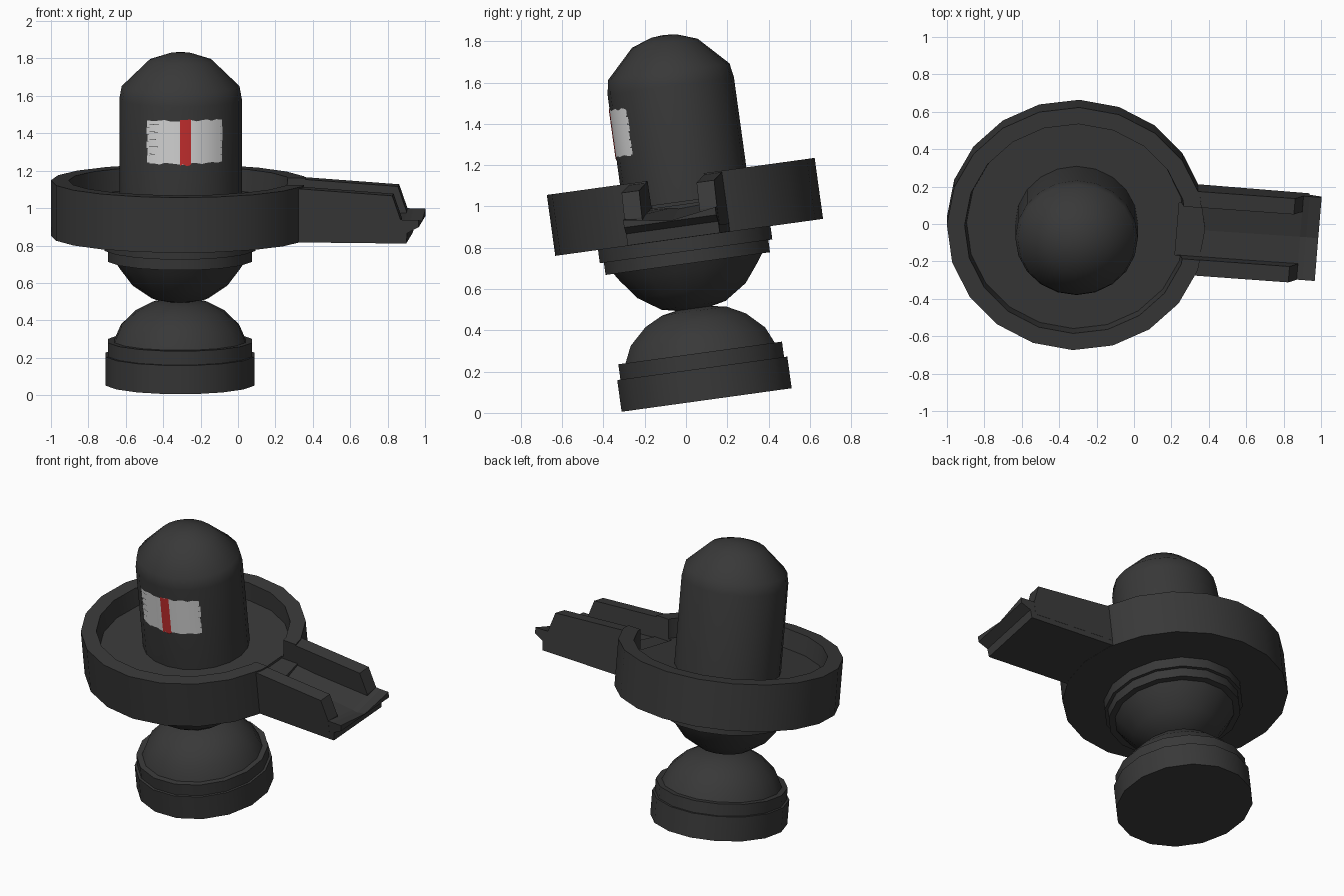
import bpy, bmesh, math, random
from mathutils import Matrix, Vector

random.seed(4)
cube = bpy.data.objects.get("Cube")
if cube:
    bpy.data.objects.remove(cube, do_unlink=True)


def material(name, rgb):
    m = bpy.data.materials.new(name)
    m.use_nodes = True
    color = (*rgb, 1)
    m.diffuse_color = color
    bsdf = m.node_tree.nodes["Principled BSDF"]
    bsdf.inputs["Base Color"].default_value = color
    bsdf.inputs["Roughness"].default_value = 0.8
    return m


STONE = material("dark_stone", (0.04, 0.04, 0.04))
WHITE = material("white_paint", (0.72, 0.72, 0.72))
RED = material("red_paint", (0.6, 0.03, 0.03))

# The whole piece leans back about the x axis; the basin is turned slightly
LEAN = Matrix.Translation((-0.31, 0.10, 0.0625)) @ Matrix.Rotation(math.radians(7.87), 4, 'X')
TURN = Matrix.Translation((0, 0.024, 0)) @ Matrix.Rotation(math.radians(-4.7), 4, 'Z')


def finish(bm, name, mat, local=Matrix(), solid=True):
    if solid:
        bmesh.ops.recalc_face_normals(bm, faces=bm.faces)
    bm.transform(LEAN @ local)
    mesh = bpy.data.meshes.new(name)
    bm.to_mesh(mesh)
    bm.free()
    obj = bpy.data.objects.new(name, mesh)
    bpy.context.collection.objects.link(obj)
    mesh.materials.append(mat)
    return obj


def smooth(obj, angle=40):
    bpy.ops.object.select_all(action='DESELECT')
    obj.select_set(True)
    bpy.context.view_layer.objects.active = obj
    bpy.ops.object.shade_smooth_by_angle(angle=math.radians(angle))


def revolve(name, profile, sides, sx=1.0, phase=0.0, local=Matrix()):
    """Turn an (r, z) profile that starts and ends on the axis."""
    bm = bmesh.new()
    rings = []
    for r, z in profile:
        if r == 0:
            rings.append([bm.verts.new((0, 0, z))] * sides)
            continue
        angles = [math.radians(phase) + math.tau * i / sides for i in range(sides)]
        rings.append([bm.verts.new((sx * r * math.cos(a), r * math.sin(a), z)) for a in angles])
    for low, high in zip(rings, rings[1:]):
        for i in range(sides):
            j = (i + 1) % sides
            quad = dict.fromkeys((low[i], low[j], high[j], high[i]))
            bm.faces.new(list(quad))
    obj = finish(bm, name, STONE, local)
    smooth(obj)
    return obj


def loft(name, sections, local=Matrix()):
    """Join matching closed sections and cap both ends."""
    bm = bmesh.new()
    rings = [[bm.verts.new(p) for p in s] for s in sections]
    n = len(rings[0])
    for a, b in zip(rings, rings[1:]):
        for i in range(n):
            j = (i + 1) % n
            bm.faces.new((a[i], a[j], b[j], b[i]))
    bm.faces.new(rings[0])
    bm.faces.new(rings[-1])
    return finish(bm, name, STONE, local)


# Foot: stepped drum with a shallow dome
revolve("foot", [(0, 0), (.424, 0), (.424, .155), (.408, .155), (.408, .23), (.372, .23),
                 (.335, .31), (.25, .39), (.16, .435), (.07, .451), (0, .453)],
        16, sx=0.96, phase=11.25)

# Bowl: inverted dome with stepped collars under the basin
revolve("bowl", [(0, .442), (.08, .446), (.16, .463), (.27, .535), (.345, .63), (.37, .667),
                 (.41, .667), (.41, .727), (.43, .727), (.43, .8), (0, .8)],
        16, sx=0.955, phase=11.25)

# Basin with a raised rim
basin = revolve("basin", [(0, .792), (.655, .792), (.655, 1.09), (.565, 1.09), (.555, .97), (0, .97)],
                20, sx=1.055, phase=3, local=TURN)

# Notch through the rim where the spout begins
MID, HALF, WALL = 0.026, 0.226, 0.085
inner = HALF - WALL
notch = loft("notch_cutter",
             [[(s, MID - inner, .955), (s, MID + inner, .955), (s, MID + inner, 1.3), (s, MID - inner, 1.3)]
              for s in (.54, .9)], TURN)
notch.hide_render = True
cut = basin.modifiers.new("notch", 'BOOLEAN')
cut.operation = 'DIFFERENCE'
cut.solver = 'EXACT'
cut.object = notch
bpy.ops.object.select_all(action='DESELECT')
bpy.context.view_layer.objects.active = basin
basin.select_set(True)
bpy.ops.object.modifier_apply(modifier="notch")
bpy.data.objects.remove(notch, do_unlink=True)


# Spout floor: shallow valley ending in a thin lip
def floor_section(s, bottom, side, valley):
    lo, hi = MID - HALF, MID + HALF
    return [(s, lo, bottom), (s, hi, bottom), (s, hi, side), (s, MID, valley), (s, lo, side)]


loft("spout_floor", [floor_section(.56, .793, .957, .95), floor_section(1.2, .793, .922, .88),
                     floor_section(1.23, .793, .92, .875), floor_section(1.235, .85, .92, .875),
                     floor_section(1.297, .882, .92, .885)], TURN)

# Spout side walls
outline = [(.61, .83), (.61, 1.085), (1.155, 1.05), (1.2, .92), (1.2, .83)]
for name, side in (("left_spout_wall", 1), ("right_spout_wall", -1)):
    ends = (MID + side * inner, MID + side * (HALF + .001))
    loft(name, [[(s, y, z) for s, z in outline] for y in ends], TURN)

# Pillar with a faceted rounded top
PILLAR = Matrix.Translation((0.003, 0.036, 0))
R, SX = 0.309, 1.06
revolve("pillar", [(0, .95), (R, .95), (R, 1.53), (.297, 1.6), (.16, 1.74), (.06, 1.775), (0, 1.78)],
        20, sx=SX, local=PILLAR)


# Painted marks: thin curved plates hugging the front of the pillar
def painted(name, mat, x0, x1, z0, z1, lift, steps=14, ragged=0.0):
    bm = bmesh.new()
    a0, a1 = (math.asin(x / (R * SX)) for x in (x0, x1))
    columns = []
    for i in range(steps + 1):
        a = a0 + (a1 - a0) * i / steps
        r = R + lift
        column = []
        for z in (z0, z1):
            dz = random.uniform(-ragged, ragged)
            column.append(bm.verts.new((SX * r * math.sin(a), -r * math.cos(a), z + dz)))
        columns.append(column)
    for (b0, t0), (b1, t1) in zip(columns, columns[1:]):
        bm.faces.new((b0, b1, t1, t0))
    smooth(finish(bm, name, mat, PILLAR, solid=False))


painted("white_band", WHITE, -.165, .213, 1.222, 1.455, .002, ragged=.006)
for k in range(6):
    z = 1.225 + k * .038
    painted("white_band_edge", WHITE, -.175 - random.uniform(0, .008), -.16, z, z + .036, .002, 2)
    painted("white_band_edge", WHITE, .21, .22 + random.uniform(0, .006), z, z + .036, .002, 2)
painted("red_stripe", RED, -.003, .055, 1.216, 1.46, .004, 6, ragged=.005)
# Fine cracks in the paint
for k in range(5):
    z = 1.27 + k * .04
    painted("paint_crack", STONE, -.165, -.165 + random.uniform(.03, .06), z, z + .003, .004, 3)
